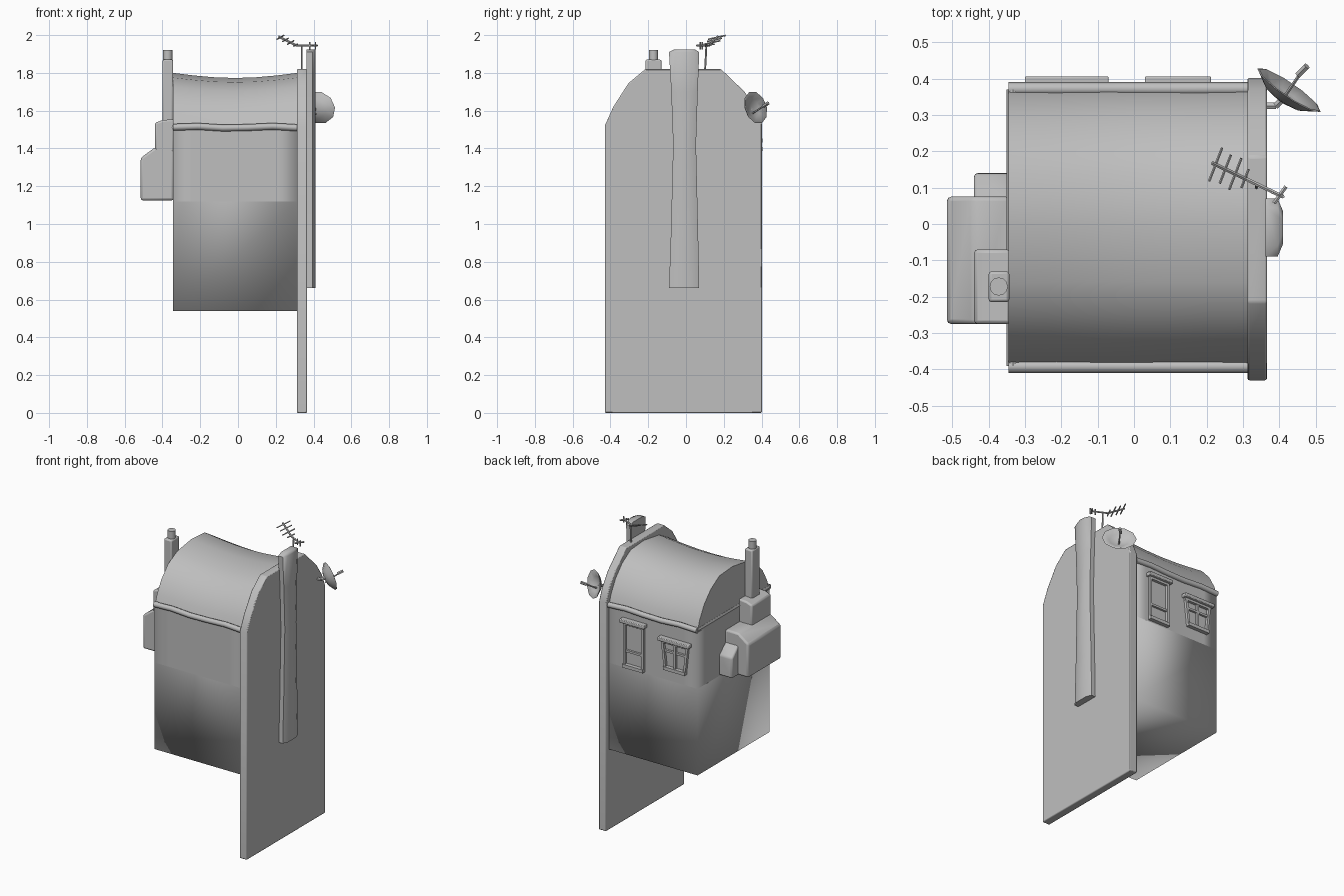
import bpy, bmesh, math
from mathutils import Vector, Matrix

cube = bpy.data.objects.get("Cube")
if cube:
    bpy.data.objects.remove(cube, do_unlink=True)

grey = bpy.data.materials.new("plain grey")
grey.use_nodes = True
COLOUR = (0.52, 0.52, 0.52, 1)
grey.diffuse_color = COLOUR
grey.node_tree.nodes["Principled BSDF"].inputs["Base Color"].default_value = COLOUR


def finish(name, bm, angle=40):
    """Turn a bmesh into an object; angle None means smooth everywhere."""
    bmesh.ops.recalc_face_normals(bm, faces=bm.faces)
    mesh = bpy.data.meshes.new(name)
    bm.to_mesh(mesh)
    bm.free()
    mesh.materials.append(grey)
    obj = bpy.data.objects.new(name, mesh)
    bpy.context.scene.collection.objects.link(obj)
    if angle is None:
        mesh.shade_smooth()
    else:
        bpy.ops.object.select_all(action='DESELECT')
        obj.select_set(True)
        bpy.context.view_layer.objects.active = obj
        bpy.ops.object.shade_smooth_by_angle(angle=math.radians(angle))
    return obj


def loft(name, rings, start=True, end=True, angle=40):
    bm = bmesh.new()
    rows = [[bm.verts.new(p) for p in ring] for ring in rings]
    n = len(rows[0])
    for a, b in zip(rows, rows[1:]):
        for i in range(n):
            j = (i + 1) % n
            bm.faces.new((a[i], a[j], b[j], b[i]))
    if start:
        bm.faces.new(rows[0])
    if end:
        bm.faces.new(rows[-1])
    return finish(name, bm, angle)


def prism(name, profile, axis, lo, hi, bevel=0.0, angle=40):
    def place(t, p):
        return (t, p[0], p[1]) if axis == 'x' else (p[0], t, p[1])
    obj = loft(name, [[place(t, p) for p in profile] for t in (lo, hi)], angle=angle)
    if bevel:
        mod = obj.modifiers.new("soft edges", 'BEVEL')
        mod.width = bevel
        mod.segments = 2
    return obj


def box(name, x0, x1, y0, y1, z0, z1, bevel=0.0):
    return prism(name, [(x0, z0), (x1, z0), (x1, z1), (x0, z1)], 'y', y0, y1, bevel)


def rod(name, a, b, r, sides=6):
    a, b = Vector(a), Vector(b)
    rot = (b - a).to_track_quat('Z', 'Y').to_matrix().to_4x4()
    bm = bmesh.new()
    bmesh.ops.create_cone(bm, cap_ends=True, segments=sides, radius1=r, radius2=r,
                          depth=(b - a).length,
                          matrix=Matrix.Translation((a + b) / 2) @ rot)
    return finish(name, bm)


X0, X1, FRONT, BACK = -0.345, 0.315, -0.39, 0.37

# Tall end slab with an arched head
slab = [(-0.43, 0), (-0.43, 1.52), (-0.385, 1.62), (-0.305, 1.745), (-0.215, 1.82),
        (0.185, 1.82), (0.31, 1.70), (0.37, 1.61), (0.402, 1.53), (0.402, 0)]
prism("end_slab", slab, 'x', 0.312, 0.366, 0.006)


# House body: lower block and upper walls, softly shaded round the corners
def plan(z):
    c = 0.1
    xs, ys = (X0, X0 + c, X1 - c, X1), (FRONT, FRONT + c, BACK - c, BACK)
    ring = [(x, FRONT, z) for x in xs] + [(X1, y, z) for y in ys[1:]]
    ring += [(x, BACK, z) for x in reversed(xs[:-1])]
    return ring + [(X0, y, z) for y in reversed(ys[1:-1])]


lower = [(X0, FRONT), (X1, FRONT), (X1, BACK), (X0, BACK)]
loft("lower_block", [[(x, y, z) for x, y in lower] for z in (0.54, 1.12)],
     end=False, angle=None)
loft("upper_walls", [plan(1.12), plan(1.51)], start=False, end=False, angle=None)

# Curved roof, sagging a little between its ends
arch = [(FRONT, 1.5), (-0.365, 1.57), (-0.32, 1.65), (-0.25, 1.725), (-0.16, 1.775),
        (0, 1.80), (0.14, 1.79), (0.23, 1.735), (0.3, 1.66), (0.35, 1.57), (BACK, 1.5)]
rings = []
for i in range(7):
    t = i / 6
    sag = 1 - 0.09 * math.sin(math.pi * t)
    rings.append([(X0 + (X1 - X0) * t, y * (0.985 + 0.015 * sag), 1.5 + (z - 1.5) * sag)
                  for y, z in arch])
loft("roof", rings, angle=50)

# Rounded eaves rails, slightly uneven
for name, y in (("front_eaves_rail", -0.392), ("back_eaves_rail", 0.372)):
    rings = []
    for i in range(6):
        x = X0 + (X1 - X0) * i / 5
        z = 1.512 + 0.005 * math.sin(i * 2)
        rings.append([(x, y + 0.018 * math.cos(a), z + 0.018 * math.sin(a))
                      for a in (k * math.tau / 8 for k in range(8))])
    loft(name, rings, angle=60)
rod("gable_rail", (X0 + 0.012, FRONT, 1.512), (X0 + 0.012, BACK, 1.512), 0.018, 8)

# Stepped chimney breast with its stack
prism("breast_base", [(-0.34, 1.125), (-0.515, 1.125), (-0.515, 1.35), (-0.44, 1.405),
                      (-0.34, 1.405)], 'y', -0.275, 0.075, 0.012, 50)
prism("breast_shoulder", [(0.06, 1.125), (0.14, 1.125), (0.14, 1.26), (0.06, 1.335)],
      'x', -0.44, -0.34, 0.01, 50)
prism("breast_top", [(-0.34, 1.38), (-0.44, 1.38), (-0.44, 1.535), (-0.40, 1.55),
                     (-0.34, 1.555)], 'y', -0.275, -0.07, 0.01, 50)
box("chimney_stack", -0.4, -0.343, -0.215, -0.13, 1.54, 1.87, 0.008)
rod("chimney_pot", (-0.372, -0.172, 1.86), (-0.372, -0.172, 1.92), 0.025, 12)

# Flue running up the outside of the slab, waisted in the middle
rings = []
for z, a, b in ((0.66, -0.09, 0.07), (0.95, -0.08, 0.064), (1.42, -0.068, 0.053),
                (1.7, -0.078, 0.062), (1.91, -0.09, 0.07), (1.925, -0.06, 0.045)):
    rings.append([(0.362, a, z), (0.395, a, z), (0.41, a + 0.035, z),
                  (0.41, b - 0.035, z), (0.395, b, z), (0.362, b, z)])
loft("outer_flue", rings, angle=60)


# Door and window frames on the back wall
def frame(name, xa, xb, z0, z1, taper, rail):
    t, y0, y1 = 0.016, BACK - 0.01, BACK + 0.018
    for s, top, foot in ((1, xa, xa + taper), (-1, xb, xb - taper)):
        prism(name + "_jamb", [(foot, z0), (foot + s * t, z0), (top + s * t, z1), (top, z1)],
              'y', y0, y1)
    box(name + "_sill", xa + taper, xb - taper, y0, y1 + 0.008, z0 - 0.01, z0 + 0.012)
    box(name + "_head", xa, xb, y0, y1, z1 - 0.015, z1)
    box(name + "_lintel", xa - 0.015, xb + 0.015, y0, 0.406, z1, z1 + 0.024, 0.004)
    box(name + "_rail", xa + taper, xb - taper, y0, y1 - 0.004, rail - 0.007, rail + 0.007)


frame("door", 0.045, 0.197, 1.14, 1.43, 0.0, 1.24)
frame("window", -0.285, -0.085, 1.205, 1.385, 0.02, 1.32)
box("window_mullion", -0.193, -0.177, BACK - 0.01, BACK + 0.016, 1.205, 1.385)

# Satellite dish with bracket and feed arm
normal = Vector((0.55, 0.8, 0.22)).normalized()
centre = Vector((0.422, 0.362, 1.615))
turn = normal.to_track_quat('Z', 'Y')
rings = []
for r, h in ((0.025, -0.028), (0.065, -0.018), (0.106, 0.008), (0.1, 0.01),
             (0.06, -0.010), (0.02, -0.02)):
    rings.append([centre + turn @ Vector((r * math.cos(a), 0.83 * r * math.sin(a), h))
                  for a in (k * math.tau / 10 for k in range(10))])
loft("dish", rings, angle=60)
tip = centre + normal * 0.075
rod("dish_feed_arm", centre - normal * 0.025 - Vector((0, 0, 0.03)), tip, 0.005)
rod("dish_feed_head", tip - Vector((0.012, 0.012, 0.008)),
    tip + Vector((0.012, 0.012, 0.008)), 0.01)
elbow = Vector((0.39, 0.325, 1.6))
rod("dish_bracket", (0.36, 0.325, 1.6), elbow, 0.01)
rod("dish_bracket_end", elbow, centre - normal * 0.02, 0.01)

# Roof aerial: mast, boom and cross bars
tail, bend, nose = Vector((0.41, 0.075, 1.945)), Vector((0.31, 0.123, 1.945)), \
    Vector((0.215, 0.168, 1.993))
rod("aerial_mast", (0.337, 0.1, 1.80), (0.337, 0.108, 1.945), 0.005)
rod("aerial_boom_back", tail, bend, 0.006)
rod("aerial_boom_front", bend, nose, 0.006)
for t, half in ((0.05, 0.028), (0.33, 0.047), (0.62, 0.043), (0.9, 0.05)):
    mid = bend.lerp(nose, t)
    across = Vector((0.35, 0.9, 0.2)).normalized() * half
    rod("aerial_cross_bar", mid - across, mid + across, 0.004)
rod("aerial_reflector", tail - Vector((0.025, 0.018, 0)), tail + Vector((0.008, 0.028, 0)), 0.006)
for dx in (0, -0.03):
    foot = tail + Vector((dx, -0.4 * dx, -0.022))
    rod("aerial_prong", foot, foot + Vector((0, 0, 0.04)), 0.004)
